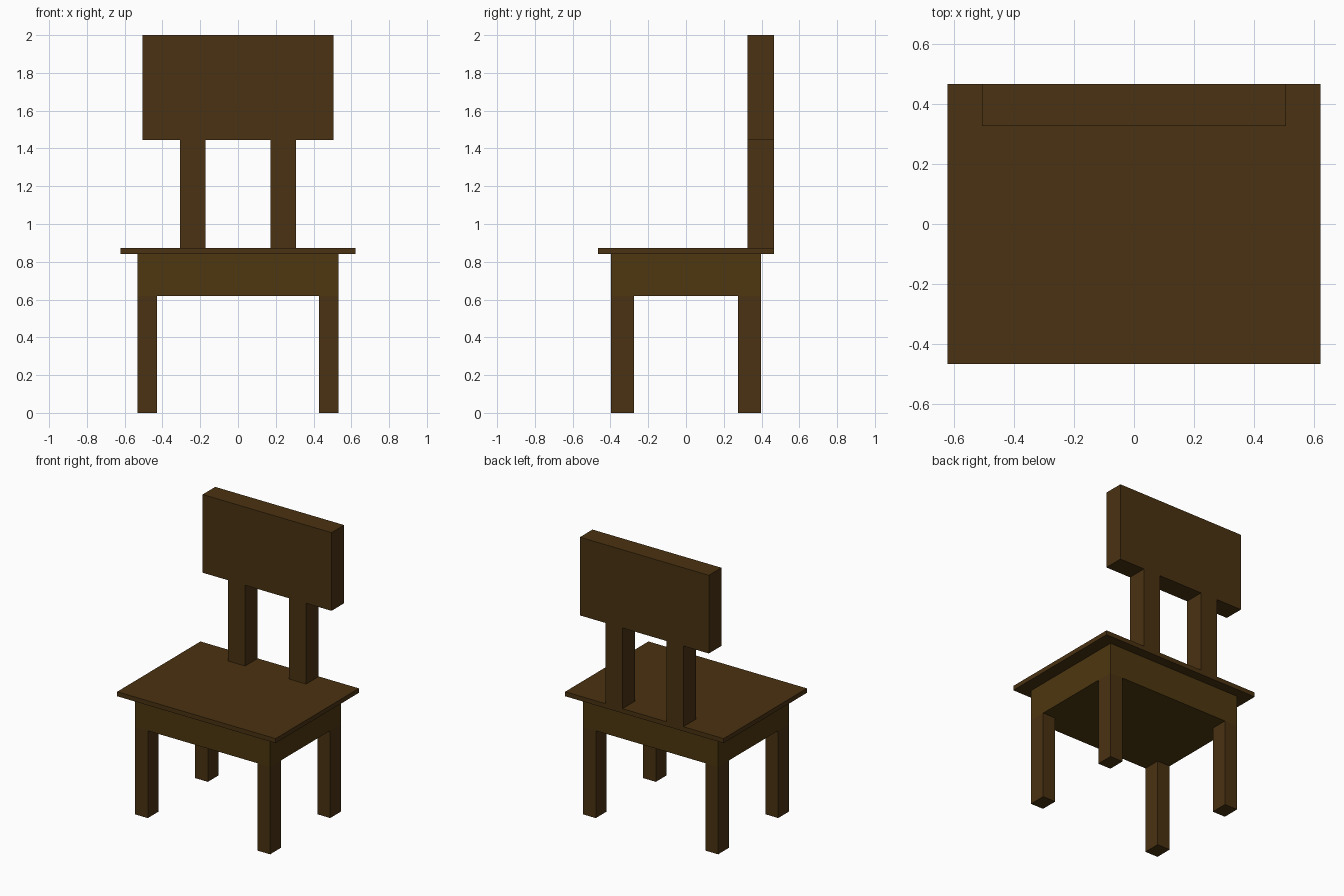
import bpy

if "Cube" in bpy.data.objects:
    bpy.data.objects.remove(bpy.data.objects["Cube"])


def material(name, color):
    mat = bpy.data.materials.new(name)
    mat.diffuse_color = color
    mat.use_nodes = True
    mat.node_tree.nodes["Principled BSDF"].inputs["Base Color"].default_value = mat.diffuse_color
    return mat


wood = material("dark_wood", (0.068, 0.032, 0.006, 1))
frame_wood = material("frame_wood", (0.074, 0.038, 0.005, 1))


def box(name, x, y, z, mat=wood):
    """Box spanning the (low, high) range given on each axis."""
    spans = (x, y, z)
    bpy.ops.mesh.primitive_cube_add(size=1, location=[(a + b) / 2 for a, b in spans])
    obj = bpy.context.object
    obj.name = name
    obj.scale = [b - a for a, b in spans]
    bpy.ops.object.transform_apply(location=False, rotation=False, scale=True)
    obj.data.materials.append(mat)
    return obj


def mirrored(low, high, side):
    return tuple(sorted((low * side, high * side)))


# Seat board and the solid frame block below it
box("seat", (-0.622, 0.622), (-0.467, 0.467), (0.84, 0.872))
box("seat_frame", (-0.531, 0.531), (-0.398, 0.398), (0.62, 0.84), frame_wood)

# Legs, flush with the frame corners
for sx, side in ((-1, "left"), (1, "right")):
    for sy, end in ((-1, "front"), (1, "back")):
        box(f"{end}_{side}_leg", mirrored(0.43, 0.531, sx),
            mirrored(0.276, 0.398, sy), (0, 0.62))

    # Back posts, flush with the rear edge of the seat
    box(f"{side}_back_post", mirrored(0.172, 0.307, sx), (0.326, 0.467), (0.872, 1.445))

# Backrest panel
box("backrest", (-0.506, 0.506), (0.326, 0.467), (1.445, 2.0))
